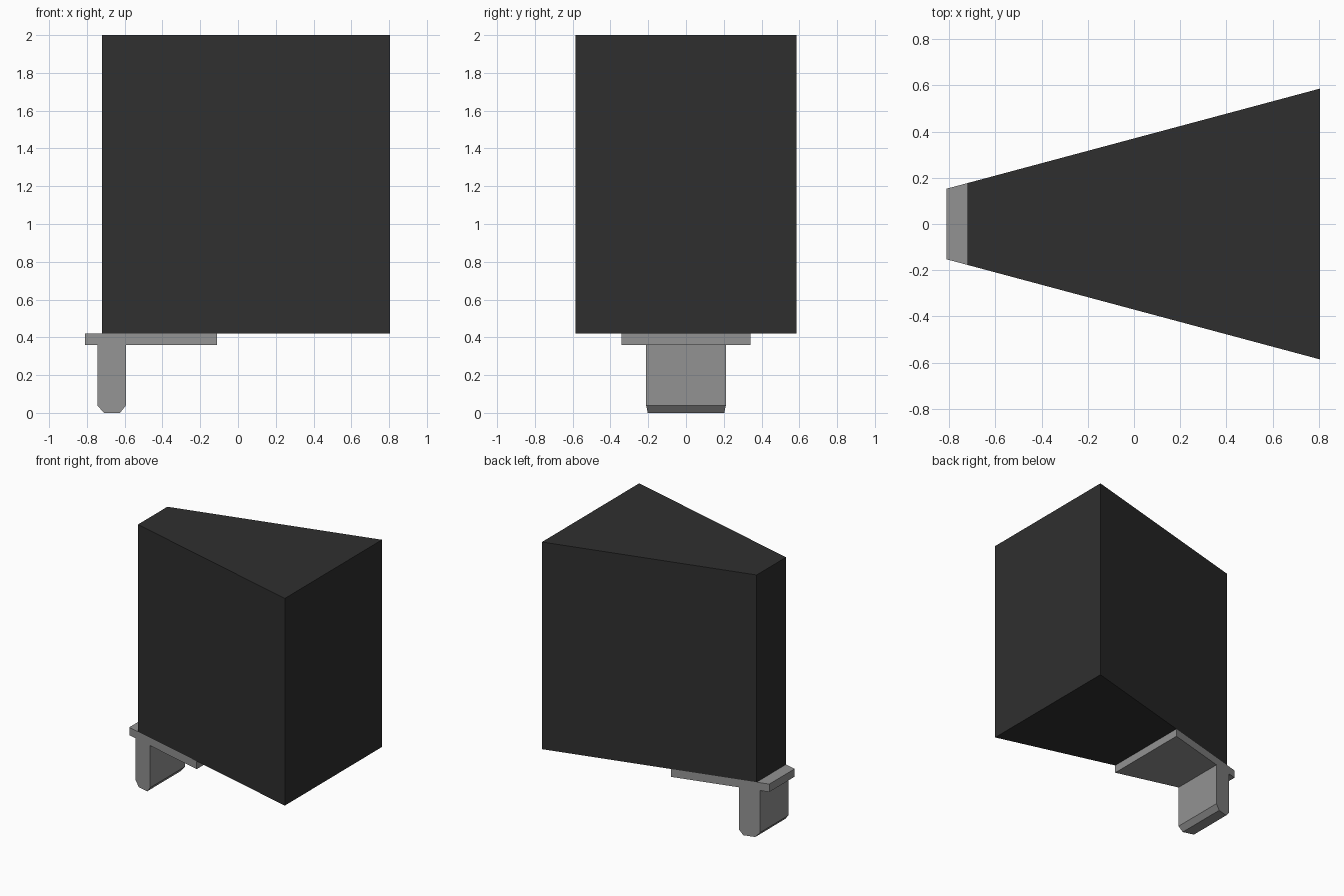
import bpy
import bmesh

cube = bpy.data.objects.get("Cube")
if cube:
    bpy.data.objects.remove(cube, do_unlink=True)


def material(name, value):
    mat = bpy.data.materials.new(name)
    mat.use_nodes = True
    color = (value, value, value, 1)
    mat.diffuse_color = color
    mat.node_tree.nodes["Principled BSDF"].inputs["Base Color"].default_value = color
    return mat


def half_width(x):
    # All parts share the same pair of tapering sides
    return 0.37 + 0.268 * x


def tapered_part(name, profile, mat):
    """Span an x-z profile between the two tapering sides."""
    bm = bmesh.new()
    front = [bm.verts.new((x, -half_width(x), z)) for x, z in profile]
    back = [bm.verts.new((x, half_width(x), z)) for x, z in profile]
    bm.faces.new(front)
    bm.faces.new(back[::-1])
    for i in range(len(profile)):
        j = (i + 1) % len(profile)
        bm.faces.new((front[i], back[i], back[j], front[j]))
    bmesh.ops.recalc_face_normals(bm, faces=bm.faces[:])
    mesh = bpy.data.meshes.new(name)
    bm.to_mesh(mesh)
    bm.free()
    mesh.materials.append(mat)
    obj = bpy.data.objects.new(name, mesh)
    bpy.context.collection.objects.link(obj)
    return obj


def rectangle(x0, x1, z0, z1):
    return [(x0, z0), (x1, z0), (x1, z1), (x0, z1)]


black = material("black", 0.028)
grey = material("grey", 0.29)

# Large wedge block
tapered_part("wedge_body", rectangle(-0.72, 0.805, 0.42, 2.0), black)

# Mounting plate below the narrow end
tapered_part("mounting_plate", rectangle(-0.81, -0.11, 0.36, 0.42), grey)

# Downward tab with chamfered lower edges
tab_profile = [(-0.745, 0.36), (-0.745, 0.04), (-0.71, 0),
               (-0.625, 0), (-0.593, 0.04), (-0.593, 0.36)]
tapered_part("mounting_tab", tab_profile, grey)
